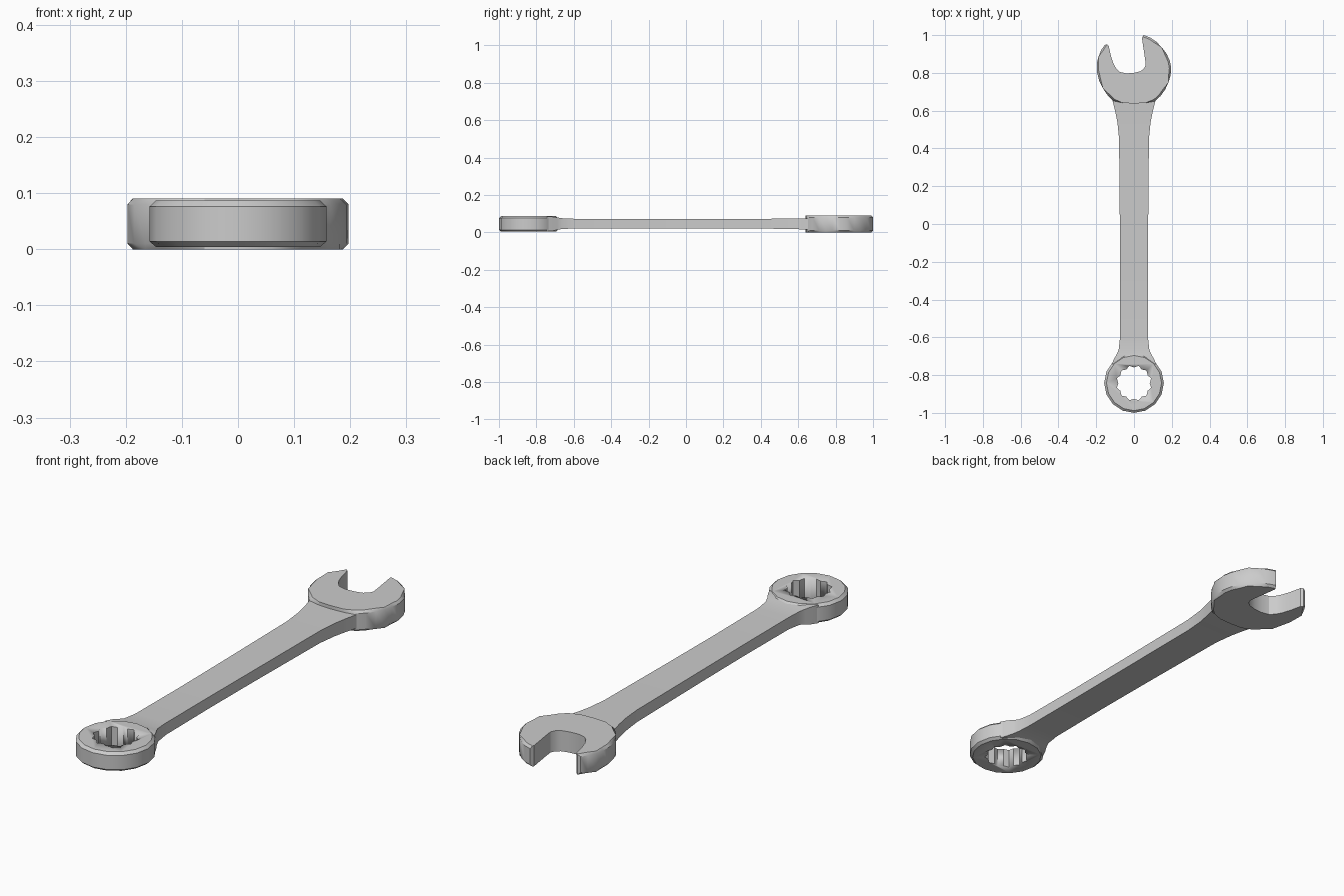
import bpy, bmesh
from math import sin, cos, pi, radians

if "Cube" in bpy.data.objects:
    bpy.data.objects.remove(bpy.data.objects["Cube"])


def finish(bm, name, angle=30):
    bmesh.ops.recalc_face_normals(bm, faces=bm.faces)
    me = bpy.data.meshes.new(name)
    bm.to_mesh(me)
    bm.free()
    ob = bpy.data.objects.new(name, me)
    bpy.context.collection.objects.link(ob)
    bpy.ops.object.select_all(action='DESELECT')
    ob.select_set(True)
    bpy.context.view_layer.objects.active = ob
    bpy.ops.object.shade_smooth_by_angle(angle=radians(angle))
    return ob


def loft(sections):
    """Join equal-length loops of points and cap both ends."""
    bm = bmesh.new()
    loops = [[bm.verts.new(p) for p in s] for s in sections]
    for a, b in zip(loops, loops[1:]):
        for i in range(len(a)):
            j = (i + 1) % len(a)
            bm.faces.new((a[i], a[j], b[j], b[i]))
    bm.faces.new(loops[0])
    bm.faces.new(loops[-1])
    return bm


# Open jaw: outer outline then slot, extruded, outer rim chamfered
outer = [(0.05, 1.0), (0.085, 0.988), (0.118, 0.965), (0.148, 0.934),
         (0.173, 0.9), (0.19, 0.863), (0.197, 0.825), (0.193, 0.785),
         (0.182, 0.748), (0.165, 0.712), (0.14, 0.677), (0.11, 0.65),
         (0.06, 0.641), (0.0, 0.638), (-0.06, 0.641), (-0.11, 0.652),
         (-0.14, 0.682), (-0.165, 0.718), (-0.185, 0.76), (-0.197, 0.81),
         (-0.197, 0.85), (-0.188, 0.886), (-0.173, 0.922), (-0.155, 0.948)]
slot = [(-0.143, 0.951), (-0.134, 0.943), (-0.122, 0.89), (-0.109, 0.85), (-0.094, 0.823),
        (-0.075, 0.805), (-0.04, 0.797), (0.0, 0.8), (0.035, 0.809),
        (0.053, 0.823), (0.062, 0.843), (0.059, 0.87), (0.042, 0.985)]
pts = outer + slot
bm = loft([[(x, y, z) for x, y in pts] for z in (0.0, 0.09)])
n_out, n = len(outer), len(pts)
bm.verts.ensure_lookup_table()
v = bm.verts
rim = [bm.edges.get((v[k + i], v[k + i + 1])) for k in (0, n) for i in range(n_out - 1)]
bmesh.ops.bevel(bm, geom=rim, offset=0.01, segments=1, affect='EDGES')
finish(bm, "open_jaw")

# Handle: rectangular sections flaring into both heads
sections = [(-0.742, 0.118, 0.006, 0.085), (-0.715, 0.106, 0.008, 0.084),
            (-0.69, 0.092, 0.013, 0.080), (-0.665, 0.081, 0.018, 0.076),
            (-0.6, 0.074, 0.021, 0.073), (-0.3, 0.073, 0.022, 0.072),
            (0.0, 0.075, 0.022, 0.072), (0.45, 0.079, 0.020, 0.073),
            (0.54, 0.088, 0.018, 0.074), (0.6, 0.1, 0.017, 0.075),
            (0.67, 0.118, 0.016, 0.076)]
finish(loft([[(-w, y, a), (w, y, a), (w, y, b), (-w, y, b)]
             for y, w, a, b in sections]), "handle")

# Ring head: chamfered 16-sided disc with a twelve-point hole
CY = -0.842


def circle(radii, count, z):
    return [(radii[i % len(radii)] * sin(2 * pi * i / count),
             CY + radii[i % len(radii)] * cos(2 * pi * i / count), z) for i in range(count)]


ring = finish(loft([circle([r], 16, z) for r, z in
                    ((0.146, 0.004), (0.158, 0.014), (0.158, 0.076), (0.146, 0.087))]), "ring_head")
cutter = finish(loft([circle([0.083, 0.094], 24, z) for z in (-0.1, 0.2)]), "ring_hole_cutter", 5)
cutter.hide_render = True
cutter.hide_set(True)
hole = ring.modifiers.new("hole", 'BOOLEAN')
hole.operation = 'DIFFERENCE'
hole.object = cutter
hole.solver = 'EXACT'
